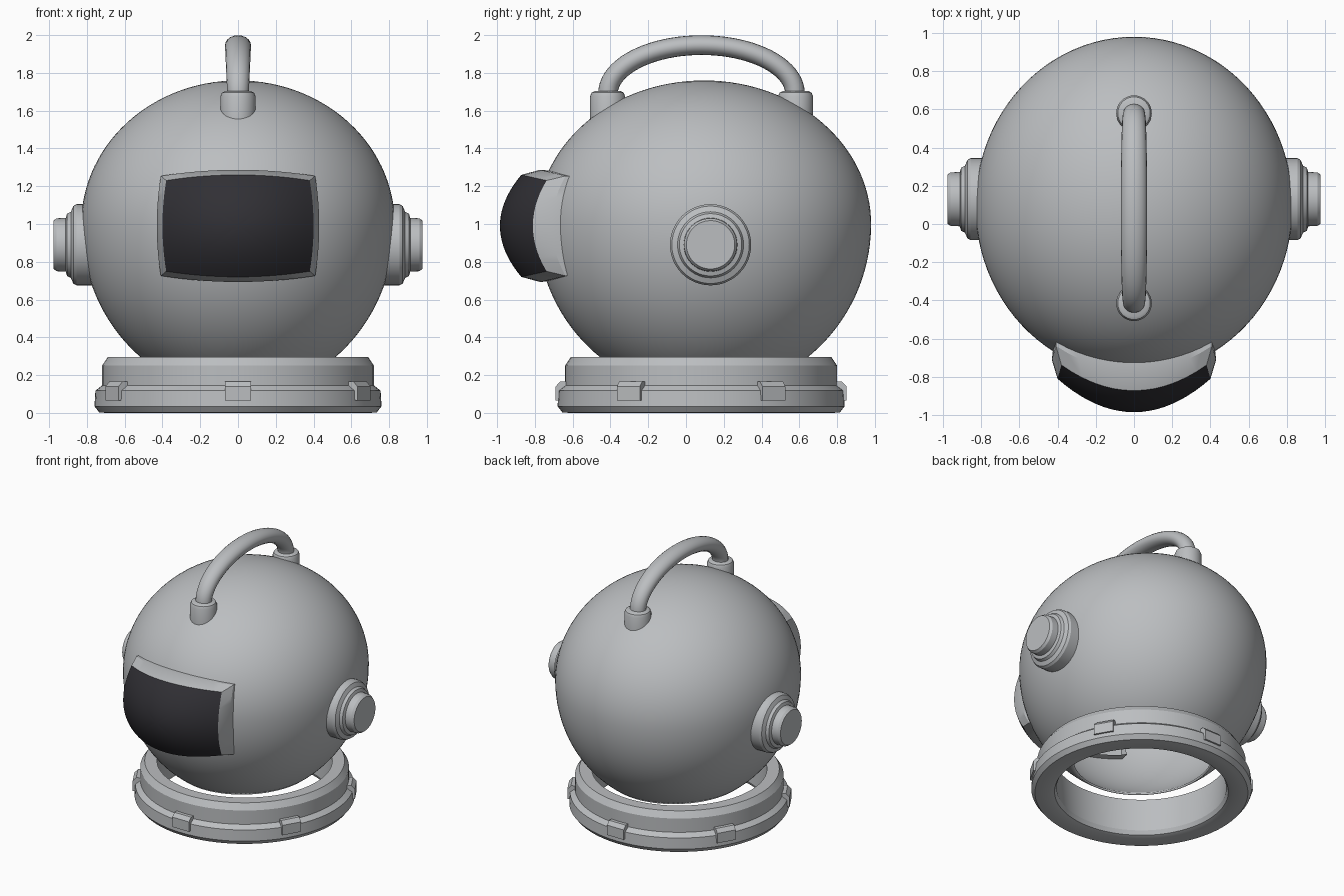
import bpy, bmesh, math
from math import cos, sin, pi, sqrt
from mathutils import Matrix, Vector

cube = bpy.data.objects.get("Cube")
if cube:
    bpy.data.objects.remove(cube, do_unlink=True)


def material(name, rgb):
    m = bpy.data.materials.new(name)
    m.use_nodes = True
    m.diffuse_color = (*rgb, 1)
    m.node_tree.nodes["Principled BSDF"].inputs["Base Color"].default_value = (*rgb, 1)
    return m


GREY = material("light_grey_metal", (0.50, 0.515, 0.53))
DARK = material("dark_glass", (0.03, 0.029, 0.035))


def skin(name, rings, place=Matrix(), caps=False, loop=False, dark_rings=0, angle=35):
    """Bridge a list of equal point rings into one mesh object."""
    bm = bmesh.new()
    rows = [[bm.verts.new(place @ Vector(p)) for p in ring] for ring in rings]
    pairs = list(zip(rows, rows[1:])) + ([(rows[-1], rows[0])] if loop else [])
    n = len(rows[0])
    for i, (a, b) in enumerate(pairs):
        for j in range(n):
            k = (j + 1) % n
            face = bm.faces.new((a[j], a[k], b[k], b[j]))
            face.material_index = 1 if i < dark_rings else 0
    if caps:
        bm.faces.new(rows[0])
        bm.faces.new(rows[-1])
    bmesh.ops.remove_doubles(bm, verts=bm.verts, dist=1e-5)
    bmesh.ops.recalc_face_normals(bm, faces=bm.faces)
    mesh = bpy.data.meshes.new(name)
    bm.to_mesh(mesh)
    bm.free()
    mesh.materials.append(GREY)
    if dark_rings:
        mesh.materials.append(DARK)
    ob = bpy.data.objects.new(name, mesh)
    bpy.context.collection.objects.link(ob)
    bpy.ops.object.select_all(action="DESELECT")
    ob.select_set(True)
    bpy.context.view_layer.objects.active = ob
    bpy.ops.object.shade_smooth_by_angle(angle=math.radians(angle))
    return ob


def lathe(profile, sides):
    return [[(r * cos(2 * pi * j / sides), r * sin(2 * pi * j / sides), z)
             for j in range(sides)] for r, z in profile]


# Helmet shell: flatter half above the equator, deeper half below, open at the neck
EQUATOR, UP, DOWN = 1.0, 0.76, 0.9
start = -math.asin((EQUATOR - 0.26) / DOWN)
profile = []
for i in range(49):
    a = start + (pi / 2 - start) * i / 48
    profile.append((max(cos(a), 0), EQUATOR + sin(a) * (UP if a > 0 else DOWN)))
shell = skin("helmet_shell", lathe(profile, 96),
             Matrix.Translation((0, 0.095, 0)) @ Matrix.Diagonal((0.83, 0.885, 1, 1)))
wall = shell.modifiers.new("wall", "SOLIDIFY")
wall.thickness = 0.015
wall.offset = -1

# Neck ring
collar = [(0.605, 0.295), (0.69, 0.295), (0.72, 0.25), (0.72, 0.145), (0.755, 0.118),
          (0.76, 0.035), (0.735, 0.003), (0.70, 0), (0.63, 0), (0.60, 0.01), (0.585, 0.04)]
skin("neck_ring", lathe(collar, 96), Matrix.Translation((0, 0.08, 0)), loop=True, angle=30)

# Six clamps around the neck ring, with sloped tops
for i in range(6):
    section = [(0.69, 0.065), (0.77, 0.065), (0.77, 0.14), (0.745, 0.167), (0.69, 0.167)]
    rings = [[(x, -r, z) for r, z in section] for x in (-0.07, 0.07)]
    skin(f"neck_clamp_{i + 1}", rings,
         Matrix.Translation((0, 0.08, 0)) @ Matrix.Rotation(i * pi / 3, 4, "Z"),
         caps=True, angle=10)


# Visor: bulging glass with a bevelled frame running back into the shell
def visor_ring(s, grow_x=1.0, grow_z=1.0, back=0.0, steps=14):
    square = []
    for side in range(4):
        for k in range(steps):
            u, v = -1 + 2 * k / steps, -1
            for _ in range(side):
                u, v = -v, u
            square.append((u * s, v * s))
    ring = []
    for u, v in square:
        x = 0.4 * u * (1 - 0.05 * v * v)
        z = 0.27 * v * (1 - 0.11 * u * u)
        y = -0.985 + 1.09 * x * x + 1.55 * z * z + back
        ring.append((x * grow_x, y, 0.99 + z * grow_z))
    return ring


GLASS = 10
rings = [visor_ring(i / GLASS) for i in range(GLASS + 1)]
rings += [visor_ring(1, 1.075, 1.1, 0.10), visor_ring(1, 1.05, 1.07, 0.19)]
skin("visor", rings, dark_rings=GLASS, angle=25)

# Ear caps on both sides
cap = [(0.215, 0.76), (0.215, 0.855), (0.205, 0.872), (0.175, 0.885), (0.165, 0.905),
       (0.142, 0.912), (0.14, 0.96), (0.128, 0.977), (0, 0.977)]
for name, sx in (("left", 1), ("right", -1)):
    skin(f"ear_cap_{name}", lathe(cap, 48),
         Matrix.Translation((0, 0.13, 0.89)) @ Matrix.Rotation(sx * pi / 2, 4, "Y"), angle=30)

# Carrying handle: flattened tube along half an ellipse
rings = []
for i in range(41):
    t = pi * i / 40
    centre = Vector((0, 0.082 - 0.495 * cos(t), 1.69 + 0.257 * sin(t)))
    out = Vector((0, -0.257 * cos(t), 0.495 * sin(t))).normalized()
    wide = 0.057 + 0.012 * sin(t)
    rings.append([centre + out * 0.052 * sin(b) + Vector((wide * cos(b), 0, 0))
                  for b in (2 * pi * j / 20 for j in range(20))])
skin("top_handle", rings, caps=True)

# Handle sockets
socket = [(0.093, 1.54), (0.093, 1.675), (0.085, 1.695), (0.07, 1.703), (0, 1.703)]
for name, y in (("front", -0.415), ("back", 0.58)):
    skin(f"handle_socket_{name}", lathe(socket, 32), Matrix.Translation((0, y, 0)), angle=40)
